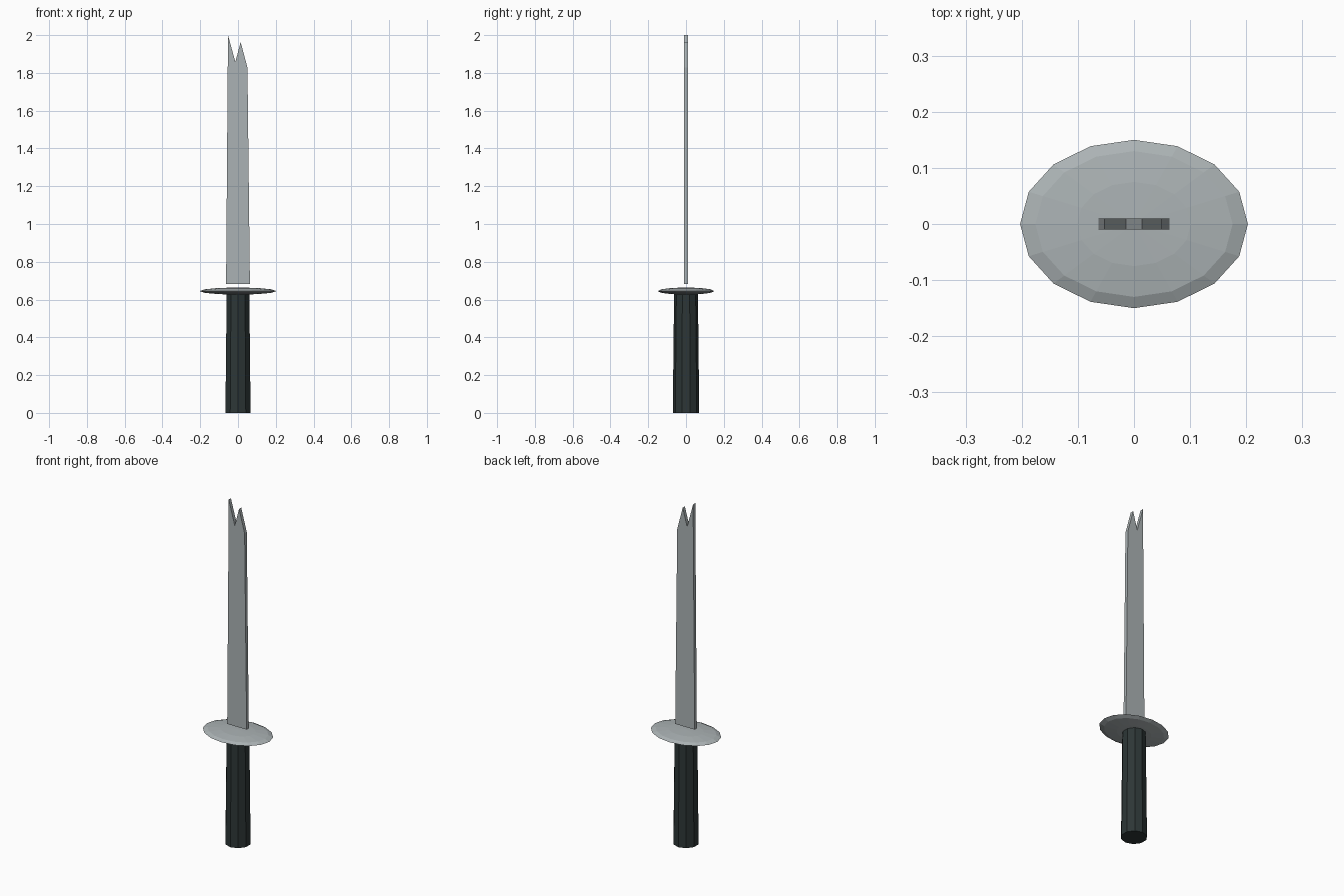
import bpy
import bmesh
from mathutils import Matrix

if "Cube" in bpy.data.objects:
    bpy.data.objects.remove(bpy.data.objects["Cube"])


def material(name, rgb):
    m = bpy.data.materials.new(name)
    m.diffuse_color = (*rgb, 1)
    m.use_nodes = True
    m.node_tree.nodes["Principled BSDF"].inputs["Base Color"].default_value = m.diffuse_color
    return m


def add_part(name, bm, mat):
    bmesh.ops.recalc_face_normals(bm, faces=bm.faces)
    mesh = bpy.data.meshes.new(name)
    bm.to_mesh(mesh)
    bm.free()
    mesh.materials.append(mat)
    obj = bpy.data.objects.new(name, mesh)
    bpy.context.collection.objects.link(obj)
    return obj


steel = material("steel grey", (0.41, 0.45, 0.46))
grip = material("dark green grey", (0.026, 0.037, 0.037))

# Handle: ten-sided, slightly narrower at the top, a corner facing front and back
bm = bmesh.new()
bmesh.ops.create_cone(bm, cap_ends=True, segments=10, radius1=0.07, radius2=0.063,
                      depth=0.64,
                      matrix=Matrix.Translation((0, 0, 0.32)) @ Matrix.Rotation(1.5707963, 4, 'Z'))
if max(v.co.y for v in bm.verts) < 0.0695:
    bmesh.ops.rotate(bm, verts=bm.verts, matrix=Matrix.Rotation(1.5707963, 3, 'Z'))
add_part("handle", bm, grip)

# Guard: flattened oval sphere
bm = bmesh.new()
bmesh.ops.create_uvsphere(bm, u_segments=16, v_segments=6, radius=1,
                          matrix=Matrix.Translation((0, 0, 0.645)) @ Matrix.Diagonal((0.203, 0.15, 0.019, 1)))
add_part("guard", bm, steel)

# Blade: flat tapered plate with a notched tip, floating just above the guard
profile = [(-0.063, 0.683), (0.063, 0.683), (0.05, 1.828), (0.014, 1.963),
           (-0.014, 1.858), (-0.053, 2.0)]
bm = bmesh.new()
face = bm.faces.new([bm.verts.new((x, -0.01, z)) for x, z in profile])
side = bmesh.ops.extrude_face_region(bm, geom=[face])["geom"]
bmesh.ops.translate(bm, vec=(0, 0.02, 0),
                    verts=[g for g in side if isinstance(g, bmesh.types.BMVert)])
add_part("blade", bm, steel)
